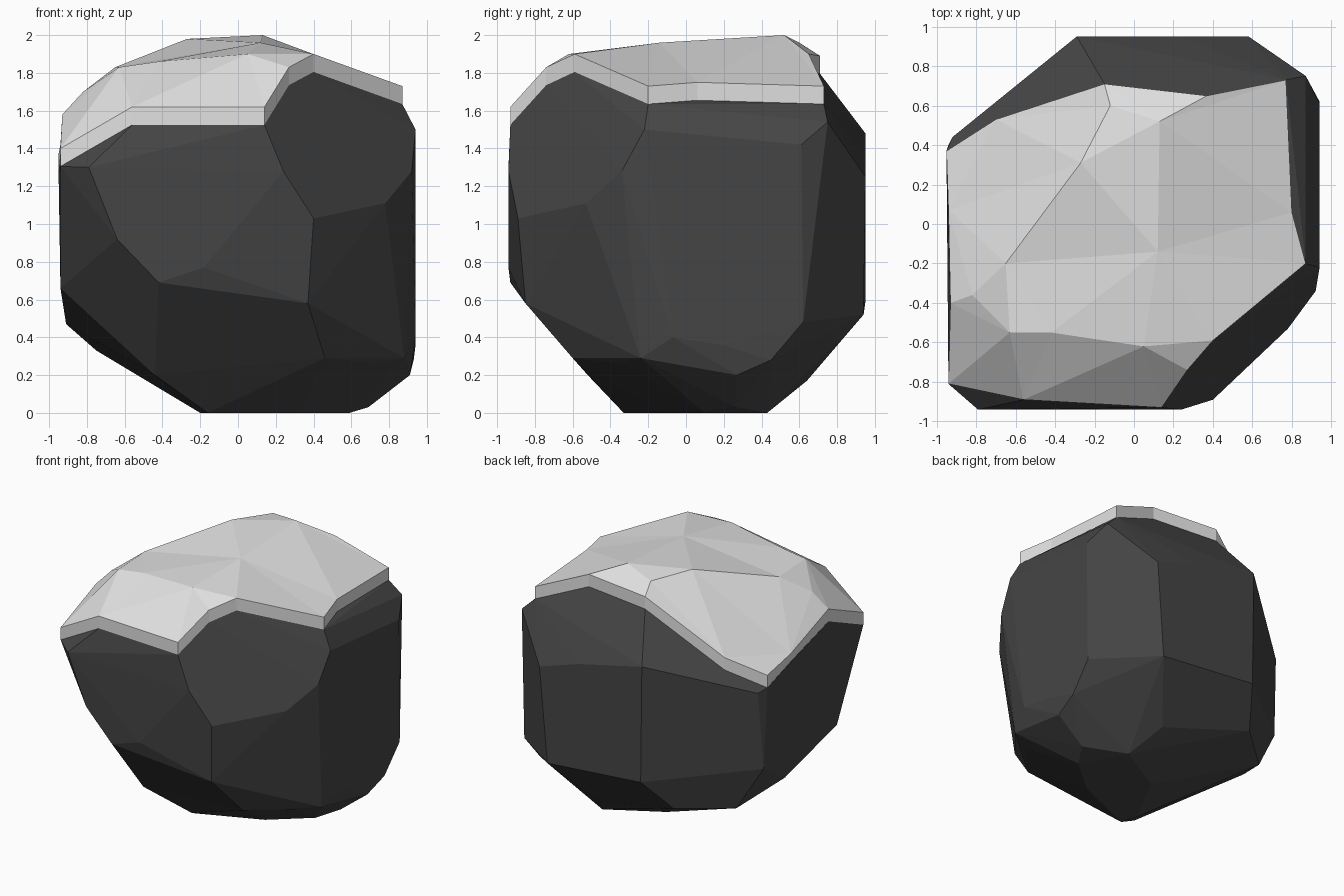
import bpy
import bmesh
from mathutils import Vector
from mathutils.geometry import delaunay_2d_cdt

CAP_DEPTH = 0.095

if "Cube" in bpy.data.objects:
    bpy.data.objects.remove(bpy.data.objects["Cube"], do_unlink=True)


def make_material(name, grey):
    colour = (grey, grey, grey, 1.0)
    material = bpy.data.materials.new(name)
    material.use_nodes = True
    material.diffuse_color = colour
    shader = material.node_tree.nodes["Principled BSDF"]
    shader.inputs["Base Color"].default_value = colour
    shader.inputs["Roughness"].default_value = 0.9
    return material


def finish(mesh_builder, name, material):
    """Turn a bmesh into a flat shaded object."""
    bmesh.ops.recalc_face_normals(mesh_builder, faces=mesh_builder.faces[:])
    mesh = bpy.data.meshes.new(name)
    mesh_builder.to_mesh(mesh)
    mesh_builder.free()
    mesh.materials.append(material)
    part = bpy.data.objects.new(name, mesh)
    bpy.context.collection.objects.link(part)
    return part


def to_units(points):
    """Corner positions are listed in hundredths of a unit."""
    return [Vector(point) / 100 for point in points]


# Snow cap outline, counter-clockwise from the front corner
rim = to_units([
    (-94, -81, 140), (-56, -89, 162), (14, -93, 162), (27, -74, 183),
    (40, -59, 190), (87, -20, 173), (80, 6, 175), (77, 73, 173),
    (37, 65, 190), (-15, 71, 189), (-70, 53, 150), (-95, 37, 137),
    (-94, 7, 142), (-93, -40, 158),
])

# Corners on top of the snow
peak, shoulder, brow, knee = to_units([
    (13, 52, 200), (-27, 31, 198), (12, -14, 196), (-65, -20, 183)])
front_left, front_mid, front_right, left_dip, back_dip = to_units([
    (-63, -55, 183), (-42, -55, 186), (5, -62, 190), (-82, -36, 170),
    (-12, 60, 196)])

# Ridge lines that the snow surface must follow
ridges = [
    (left_dip, front_left, front_mid, front_right, rim[4]),
    (rim[13], left_dip, knee, shoulder, peak, rim[7]),
    (shoulder, back_dip, rim[9]),
    (back_dip, peak, rim[8]),
    (front_left, knee),
    (front_left, rim[1]),
    (front_right, brow, peak),
]

# Rock body corners, from the shoulders down to the base
rock_corners = to_units([
    # upper shoulders
    (94, -22, 150), (94, 7, 148), (94, 61, 142), (87, 75, 154),
    (92, -34, 128), (24, -94, 128), (-79, -94, 130), (58, 95, 125),
    (24, 95, 136), (-29, 95, 148), (-92, 44, 125),
    # waist
    (78, -53, 111), (40, -89, 103), (-64, -93, 92), (-18, -94, 77),
    (-42, -93, 69), (37, -85, 58), (-94, -49, 66), (-94, 40, 66),
    (-28, 95, 59), (52, 94, 52), (94, 62, 48),
    # lower slopes
    (94, -7, 40), (94, 19, 36), (93, 45, 28), (91, 27, 20),
    (88, -24, 29), (72, -33, 26), (46, -60, 29), (-44, -52, 20),
    (-91, 10, 47), (-75, 46, 33), (-42, 75, 35), (28, 64, 17),
    # base
    (-16, -33, 0), (32, -13, 0), (59, 10, 0), (69, 26, 3),
    (41, 43, 0), (2, 21, 0), (-20, -20, 0),
])


def build_rock(material):
    """Wrap the corners and the underside of the snow rim in a hull."""
    bm = bmesh.new()
    drop = Vector((0, 0, CAP_DEPTH))
    for corner in rock_corners + [point - drop for point in rim]:
        bm.verts.new(corner)
    hull = bmesh.ops.convex_hull(bm, input=bm.verts[:])
    spare = set(hull["geom_interior"]) | set(hull["geom_unused"])
    bmesh.ops.delete(
        bm, geom=[v for v in spare if isinstance(v, bmesh.types.BMVert)],
        context="VERTS")
    bmesh.ops.dissolve_limit(
        bm, angle_limit=0.04, verts=bm.verts[:], edges=bm.edges[:])
    return finish(bm, "rock_body", material)


def build_cap(material):
    """Triangulate the snow top inside its rim and give it thickness."""
    points = list(rim)
    for ridge in ridges:
        points += [p for p in ridge if p not in points]
    creases = []
    for ridge in ridges:
        chain = [points.index(p) for p in ridge]
        creases += zip(chain, chain[1:])
    flat, _, faces, origins, _, _ = delaunay_2d_cdt(
        [p.xy for p in points], creases, [list(range(len(rim)))], 1, 0.0001)

    bm = bmesh.new()
    top, bottom = [], []
    for place, origin in zip(flat, origins):
        if origin:
            height = points[origin[0]].z
        else:
            height = min(points, key=lambda p: (p.xy - place).length).z
        top.append(bm.verts.new((place.x, place.y, height)))
        bottom.append(bm.verts.new((place.x, place.y, height - CAP_DEPTH)))
    for face in faces:
        bm.faces.new([top[i] for i in face])
        bm.faces.new([bottom[i] for i in reversed(face)])

    # Vertical band around the open edge
    partner = dict(zip(top, bottom))
    border = [e for e in bm.edges if e.is_boundary and e.verts[0] in partner]
    for edge in border:
        a, b = edge.verts
        bm.faces.new((a, b, partner[b], partner[a]))
    return finish(bm, "snow_cap", material)


build_rock(make_material("dark rock grey", 0.06))
build_cap(make_material("snow white", 0.75))
